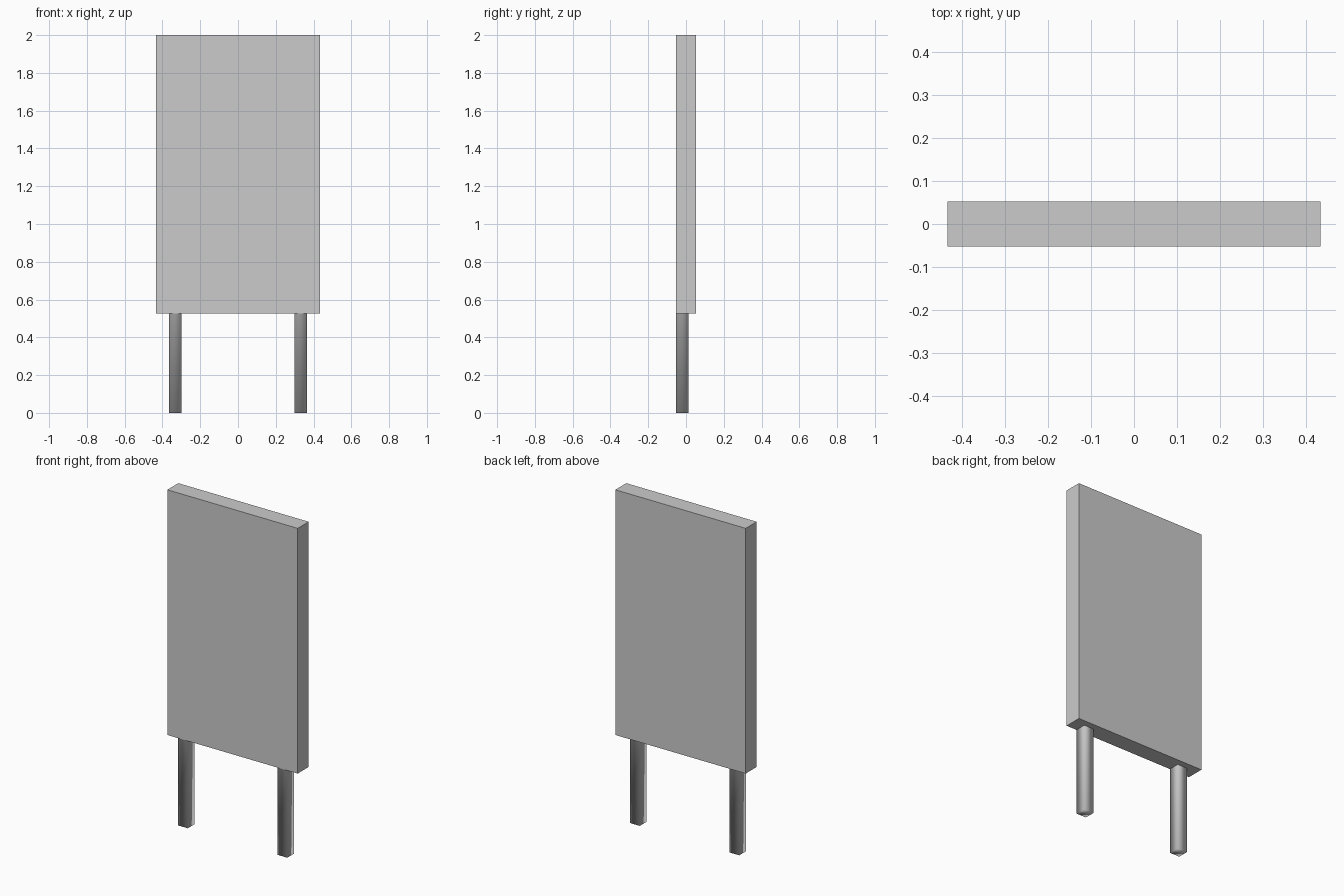
import bpy

if "Cube" in bpy.data.objects:
    bpy.data.objects.remove(bpy.data.objects["Cube"])


def box(name, lo, hi, smooth=False):
    """Axis-aligned box between two corners."""
    centre = [(a + b) / 2 for a, b in zip(lo, hi)]
    bpy.ops.mesh.primitive_cube_add(size=1, location=centre)
    ob = bpy.context.object
    ob.name = name
    ob.scale = [b - a for a, b in zip(lo, hi)]
    bpy.ops.object.transform_apply(location=False, rotation=False, scale=True)
    if smooth:
        bpy.ops.object.shade_smooth()
    return ob


# Upright board
box("panel", (-0.434, -0.052, 0.525), (0.434, 0.052, 2.0))

# Square posts, let into the board flush with its front and standing on the ground
for side, name in ((-1, "left_post"), (1, "right_post")):
    x = side * 0.331
    box(name, (x - 0.033, -0.0518, 0.0), (x + 0.033, 0.014, 1.98), smooth=True)
